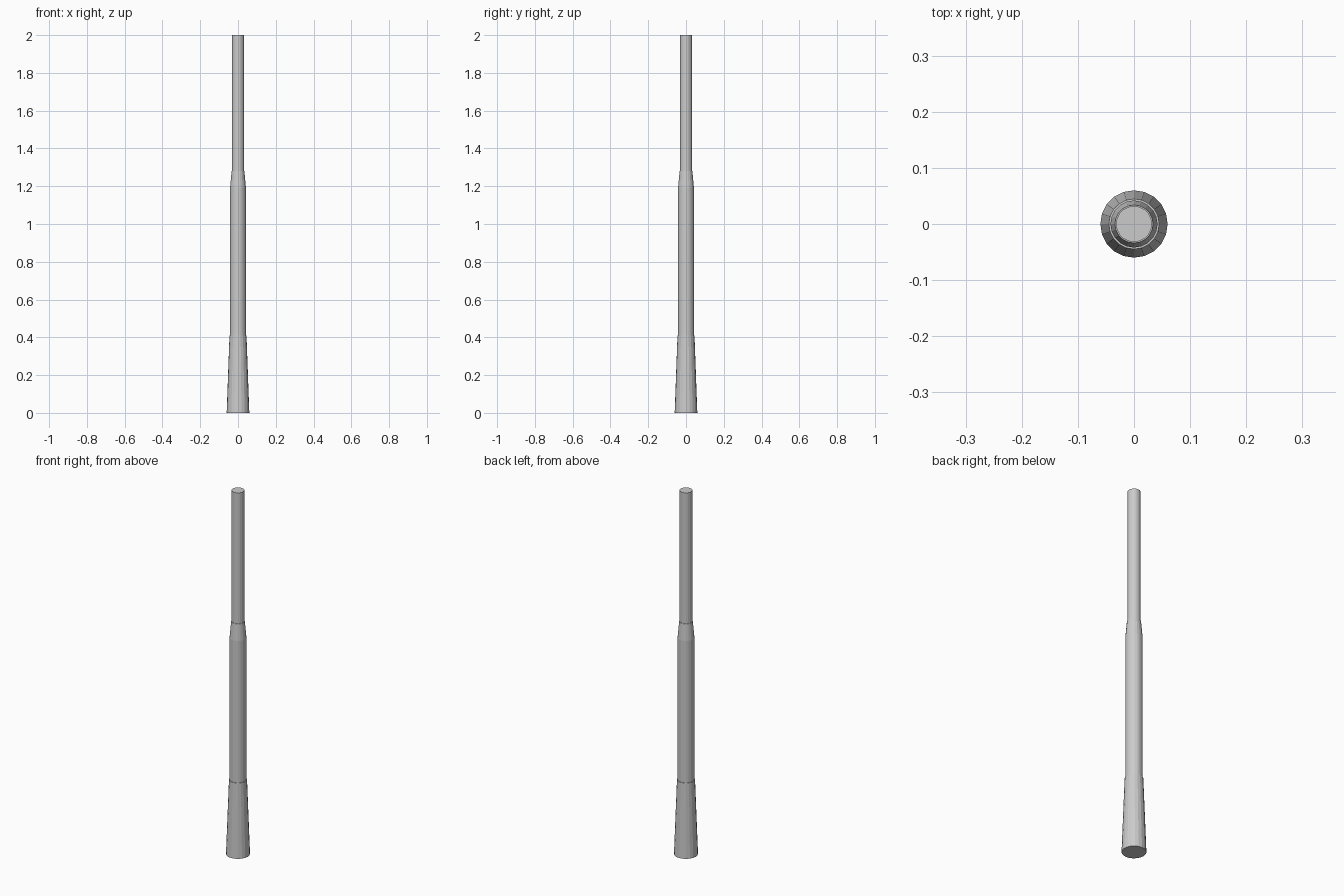
import bpy, bmesh, math

if "Cube" in bpy.data.objects:
    bpy.data.objects.remove(bpy.data.objects["Cube"])

SIDES = 20

def lathe(name, profile):
    """Closed turned part from (radius, z) points, capped at both ends."""
    bm = bmesh.new()
    rings = [[bm.verts.new((r * math.cos(2 * math.pi * i / SIDES),
                            r * math.sin(2 * math.pi * i / SIDES), z))
              for i in range(SIDES)] for r, z in profile]
    for a, b in zip(rings, rings[1:]):
        for i in range(SIDES):
            j = (i + 1) % SIDES
            bm.faces.new((a[i], a[j], b[j], b[i]))
    bm.faces.new(rings[0][::-1])
    bm.faces.new(rings[-1])
    mesh = bpy.data.meshes.new(name)
    bm.to_mesh(mesh)
    bm.free()
    obj = bpy.data.objects.new(name, mesh)
    bpy.context.collection.objects.link(obj)
    return obj

# Flared foot, slightly wider than the shaft where they meet
lathe("flared_base", [(0.06, 0), (0.045, 0.41)])
# Main shaft with tapered shoulder
lathe("shaft", [(0.042, 0.41), (0.042, 1.19), (0.034, 1.28)])
# Thin upper rod
lathe("upper_rod", [(0.032, 1.28), (0.032, 2.0)])
